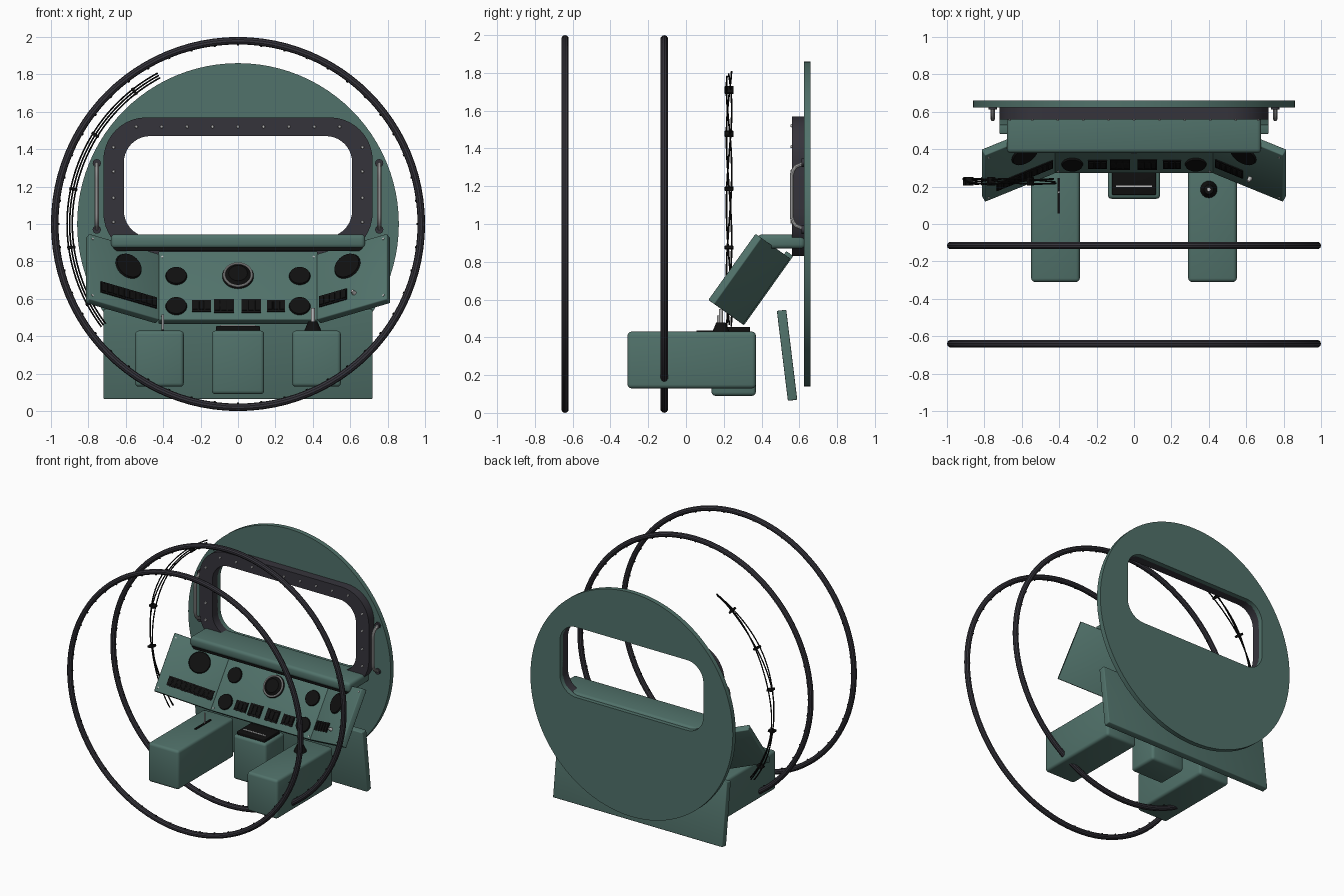
import bpy, bmesh
from math import sin, cos, pi, radians
from mathutils import Matrix, Vector

if "Cube" in bpy.data.objects:
    bpy.data.objects.remove(bpy.data.objects["Cube"])


def material(name, rgb, rough=0.6):
    m = bpy.data.materials.new(name)
    m.use_nodes = True
    m.diffuse_color = (*rgb, 1)
    node = m.node_tree.nodes["Principled BSDF"]
    node.inputs["Base Color"].default_value = (*rgb, 1)
    node.inputs["Roughness"].default_value = rough
    return m


GREEN = material("cockpit green", (0.082, 0.168, 0.145))
GREY = material("dark grey", (0.036, 0.034, 0.044))
BLACK = material("instrument black", (0.005, 0.005, 0.005))
METAL = material("light metal", (0.5, 0.5, 0.5))
T = Matrix.Translation
FACE = Matrix.Rotation(pi / 2, 4, 'X')  # turns a z axis disc to face the front


def smooth(ob):
    bpy.ops.object.select_all(action='DESELECT')
    ob.select_set(True)
    bpy.context.view_layer.objects.active = ob
    bpy.ops.object.shade_smooth_by_angle(angle=radians(35))


def finish(name, bm, mat):
    me = bpy.data.meshes.new(name)
    bm.to_mesh(me)
    bm.free()
    ob = bpy.data.objects.new(name, me)
    me.materials.append(mat)
    bpy.context.collection.objects.link(ob)
    smooth(ob)
    return ob


def box(name, lo, hi, mat, bevel=0.0, frame=Matrix()):
    lo, hi = Vector(lo), Vector(hi)
    bm = bmesh.new()
    bmesh.ops.create_cube(bm, size=1, matrix=frame @ T((lo + hi) / 2) @ Matrix.Diagonal((*(hi - lo), 1)))
    if bevel:
        bmesh.ops.bevel(bm, geom=bm.edges[:], offset=bevel, segments=3, profile=0.5, affect='EDGES')
    return finish(name, bm, mat)


def discs(name, frames, r, depth, mat, r2=None, sides=32):
    # one cone or cylinder for each frame, standing on local z = 0
    bm = bmesh.new()
    for f in frames:
        bmesh.ops.create_cone(bm, cap_ends=True, segments=sides, radius1=r, radius2=r if r2 is None else r2,
                              depth=depth, matrix=f @ T((0, 0, depth / 2)))
    return finish(name, bm, mat)


def curve(name, loops, mat, radius=0, extrude=0, cyclic=True, flat=False, frame=Matrix()):
    cu = bpy.data.curves.new(name, 'CURVE')
    cu.dimensions = '2D' if flat else '3D'
    cu.fill_mode = 'BOTH' if flat else 'FULL'
    cu.bevel_depth, cu.bevel_resolution, cu.extrude = radius, 3, extrude
    cu.use_fill_caps = not flat
    for pts in loops:
        sp = cu.splines.new('POLY')
        sp.points.add(len(pts) - 1)
        for p, co in zip(sp.points, pts):
            p.co = (*co, 1)
        sp.use_cyclic_u = cyclic
    ob = bpy.data.objects.new(name, cu)
    cu.materials.append(mat)
    bpy.context.collection.objects.link(ob)
    ob.matrix_world = frame
    bpy.ops.object.select_all(action='DESELECT')
    ob.select_set(True)
    bpy.context.view_layer.objects.active = ob
    bpy.ops.object.convert(target='MESH')
    smooth(bpy.context.object)


def circle(r, cy=0.0, n=96):
    return [(r * cos(2 * pi * i / n), cy + r * sin(2 * pi * i / n), 0) for i in range(n)]


def round_rect(w, h, r, cy, n=10):
    pts = []
    for q, (sx, sy) in enumerate([(1, 1), (-1, 1), (-1, -1), (1, -1)]):
        for i in range(n + 1):
            a = (q + i / n) * pi / 2
            pts.append((sx * (w - r) + r * cos(a), cy + sy * (h - r) + r * sin(a), 0))
    return pts


# Hull rings with small studs
for label, y in (("front", -0.64), ("rear", -0.115)):
    hub = T((0, y, 1)) @ FACE
    curve(label + "_hull_ring", [circle(0.98)], GREY, radius=0.02, frame=hub)
    discs(label + "_ring_studs",
          [hub @ Matrix.Rotation(2 * pi * i / 48, 4, 'Z') @ T((0.963, 0, 0)) @ Matrix.Rotation(-pi / 2, 4, 'Y')
           for i in range(48)], 0.006, 0.008, BLACK, sides=8)

# Bulkhead, window frame and bolts
opening = round_rect(0.61, 0.27, 0.14, 1.2)
curve("bulkhead", [circle(0.86, 1.0), opening], GREEN, extrude=0.018, flat=True, frame=T((0, 0.642, 0)) @ FACE)
curve("window_frame", [round_rect(0.72, 0.37, 0.23, 1.2), opening], GREY, extrude=0.034, flat=True,
      frame=T((0, 0.594, 0)) @ FACE)
bolts = [(0.136 * i, z) for i in range(-4, 5) for z in (0.88, 1.52)]
bolts += [(s * 0.665, z) for s in (-1, 1) for z in (1.01, 1.14, 1.28, 1.41)]
discs("window_bolts", [T((x, 0.561, z)) @ FACE for x, z in bolts], 0.009, 0.008, METAL, r2=0.006, sides=10)

# Grab handles beside the window
for side, s in (("left", 1), ("right", -1)):
    path = [(s * 0.755, 0.595 - 0.035 * min(1, 2.2 * sin(pi * i / 16)) if 0 < i < 16 else 0.63,
             0.97 + 0.355 * i / 16) for i in range(17)]
    curve(side + "_grab_handle", [path], METAL, radius=0.011, cyclic=False)
    discs(side + "_handle_mounts", [T((s * 0.755, 0.626, z)) @ FACE for z in (0.97, 1.325)],
          0.022, 0.015, GREY, sides=16)

# Kick panel below the bulkhead
box("kick_panel", (-0.72, -0.025, -0.24), (0.72, 0.025, 0.24), GREEN, 0.006,
    T((0, 0.535, 0.305)) @ Matrix.Rotation(radians(7), 4, 'X'))

# Glare shield with a dark lip
box("glare_shield", (-0.68, 0.38, 0.87), (0.68, 0.63, 0.945), GREEN, 0.022)
box("glare_shield_lip", (-0.665, 0.39, 0.855), (0.665, 0.44, 0.885), BLACK)

# Instrument panels: local x across, -y outward, z up the sloping face
PANEL = T((0, 0.27, 0.49)) @ Matrix.Rotation(radians(-35.5), 4, 'X')
box("centre_panel", (-0.425, 0, 0), (0.425, 0.045, 0.45), GREEN, 0.006, PANEL)


def gauge(name, frame, x, z, r):
    discs(name, [frame @ T((x, 0.002, z)) @ FACE], r, 0.012, BLACK, r2=r * 0.93)


def keys(name, frame, x, z, w, h, count):
    # dark backing plate with a row of keys
    box(name, (x - w / 2, -0.006, z - h / 2), (x + w / 2, 0.002, z + h / 2), BLACK, 0.0, frame)
    step = w / count
    for i in range(count):
        cx = x - w / 2 + (i + 0.5) * step
        box(name + "_key", (cx - step * 0.38, -0.011, z - h * 0.36), (cx + step * 0.38, -0.005, z + h * 0.36),
            BLACK, 0.002, frame)


for x in (-0.33, 0.33):
    gauge("upper_gauge", PANEL, x, 0.284, 0.058)
    gauge("lower_gauge", PANEL, x, 0.086, 0.058)
for x, w, h in ((-0.195, 0.1, 0.075), (-0.075, 0.105, 0.09), (0.07, 0.105, 0.09), (0.203, 0.095, 0.075)):
    keys("key_block", PANEL, x, 0.086, w, h, 3)

gauge("main_gauge", PANEL, 0, 0.285, 0.085)
dial = PANEL @ T((0, -0.012, 0.285)) @ FACE
curve("main_gauge_bezel", [circle(0.074, n=48)], METAL, radius=0.006, frame=dial)
discs("main_gauge_dome", [dial], 0.068, 0.014, BLACK, r2=0.05)
discs("panel_screws", [PANEL @ T((x, 0, z)) @ FACE for x in (-0.405, 0.405) for z in (0.02, 0.41)],
      0.006, 0.004, METAL, sides=8)

for side, s in (("left", 1), ("right", -1)):
    wing = PANEL @ T((s * 0.42, 0, 0)) @ Matrix.Rotation(radians(-26.6 * s), 4, 'Z')
    box(side + "_wing_panel", (min(0, s * 0.42), 0, 0), (max(0, s * 0.42), 0.045, 0.43), GREEN, 0.006, wing)
    gauge(side + "_wing_gauge", wing, s * 0.185, 0.29, 0.078)
    if s < 0:
        keys("right_wing_keys", wing, -0.185, 0.1, 0.335, 0.07, 10)
    else:
        keys("left_wing_keys", wing, 0.1, 0.108, 0.165, 0.07, 5)
        discs("left_wing_toggle", [wing @ T((0.225, 0, 0.1)) @ FACE], 0.013, 0.025, METAL, r2=0.008, sides=12)
    discs(side + "_wing_screws", [wing @ T((s * 0.4, 0, z)) @ FACE for z in (0.03, 0.4)],
          0.006, 0.004, METAL, sides=8)

# Side consoles and centre pedestal
for side, s in (("left", 1), ("right", -1)):
    box(side + "_console", (s * 0.42 - 0.13, -0.31, 0.13), (s * 0.42 + 0.13, 0.37, 0.43), GREEN, 0.02)
box("centre_pedestal", (-0.14, 0.135, 0.09), (0.14, 0.37, 0.43), GREEN, 0.02)
box("pedestal_plate", (-0.118, 0.155, 0.425), (0.118, 0.34, 0.455), BLACK, 0.006)
box("pedestal_strip", (-0.095, 0.197, 0.45), (0.095, 0.207, 0.459), METAL)

# Lever in a slot on the right, control stick on the left
box("lever_slot", (-0.41, 0.055, 0.425), (-0.395, 0.245, 0.436), BLACK)
discs("lever", [T((-0.402, 0.17, 0.43))], 0.006, 0.085, METAL, sides=12)
discs("stick_base", [T((0.4, 0.185, 0.428))], 0.046, 0.05, BLACK, r2=0.025)
discs("stick", [T((0.4, 0.185, 0.47))], 0.011, 0.08, METAL, sides=16)

# Cable run around the right side, with clips
runs = []
for k in range(3):
    run = []
    for i in range(49):
        a = radians(118 + 99 * i / 48)
        r = 0.886 + 0.014 * k
        run.append((r * cos(a), 0.228 + 0.014 * sin(a * 5 + k * 2.1), 1 + r * sin(a)))
    runs.append(run)
curve("cables", runs, BLACK, radius=0.0045, cyclic=False)
for deg in range(128, 209, 20):
    turn = T((0, 0.228, 1)) @ Matrix.Rotation(radians(-deg), 4, 'Y')
    box("cable_clip", (0.878, -0.023, -0.008), (0.922, 0.023, 0.008), BLACK, 0.003, turn)
